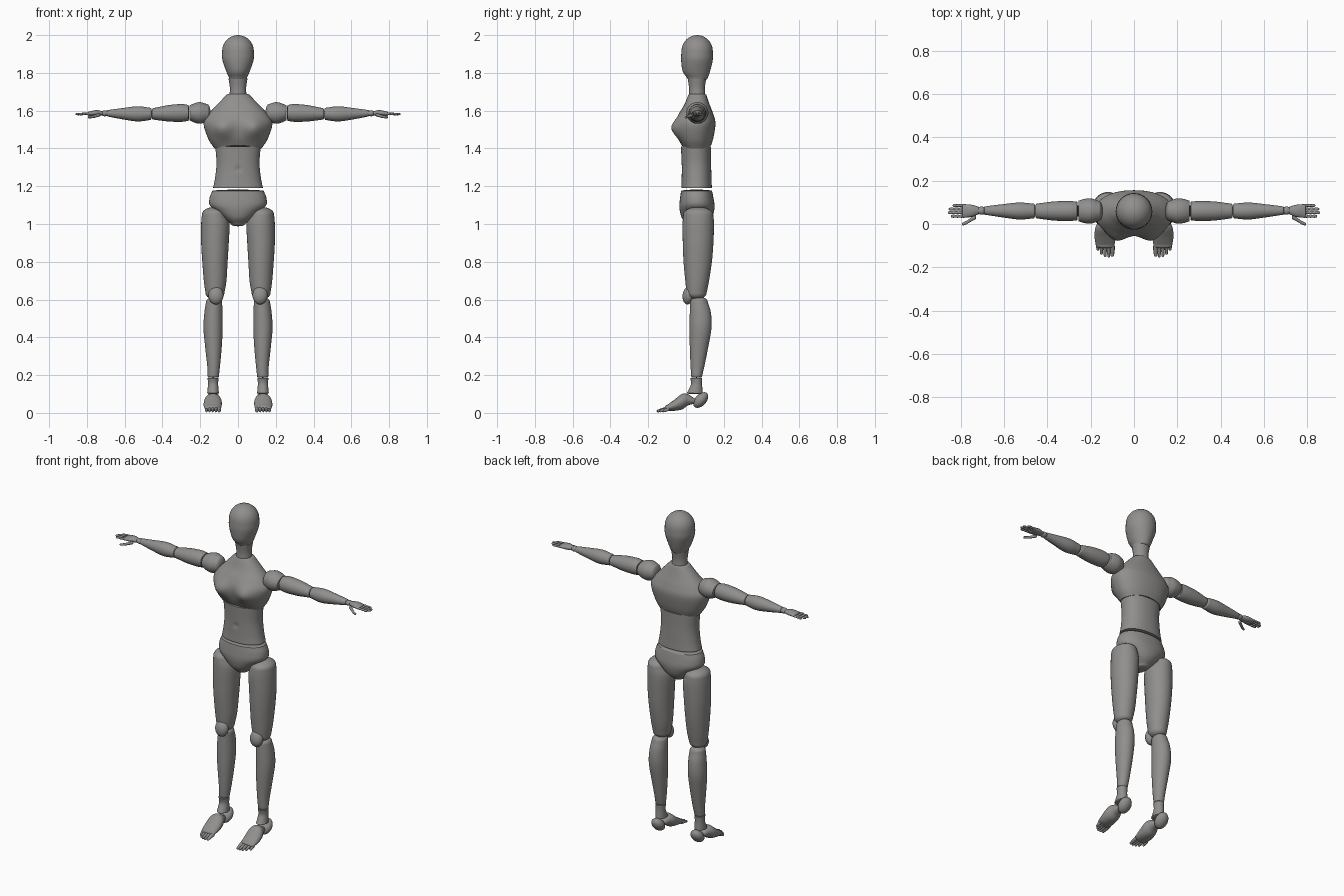
import bpy
import bmesh
import math
from mathutils import Matrix, Vector

default_cube = bpy.data.objects.get("Cube")
if default_cube:
    bpy.data.objects.remove(default_cube, do_unlink=True)

# One plain grey for the whole figure
GREY = (0.28, 0.275, 0.265, 1)
grey = bpy.data.materials.new("warm_grey")
grey.use_nodes = True
grey.diffuse_color = GREY
shader = grey.node_tree.nodes["Principled BSDF"]
shader.inputs["Base Color"].default_value = GREY
shader.inputs["Roughness"].default_value = 0.6

SIDES = {"left": 1, "right": -1}


def finish(name, bm):
    """Turn a bmesh into a smooth shaded grey object."""
    bmesh.ops.recalc_face_normals(bm, faces=bm.faces)
    mesh = bpy.data.meshes.new(name)
    bm.to_mesh(mesh)
    bm.free()
    mesh.materials.append(grey)
    obj = bpy.data.objects.new(name, mesh)
    bpy.context.collection.objects.link(obj)
    bpy.ops.object.select_all(action="DESELECT")
    obj.select_set(True)
    bpy.context.view_layer.objects.active = obj
    bpy.ops.object.shade_smooth_by_angle(angle=math.radians(40))
    return obj


def smooth_rows(rows, steps):
    """Catmull-Rom interpolation through the section rows."""
    rows = [Vector(row) for row in rows]
    padded = [rows[0] * 2 - rows[1]] + rows + [rows[-1] * 2 - rows[-2]]
    result = []
    for a, b, c, d in zip(padded, padded[1:], padded[2:], padded[3:]):
        for i in range(steps):
            t = i / steps
            result.append(b + (c - a) * (t / 2)
                          + (a * 2 - b * 5 + c * 4 - d) * (t * t / 2)
                          + (b * 3 - a - c * 3 + d) * (t ** 3 / 2))
    return result + [rows[-1]]


def dome_rows(row, depth):
    """Shrinking sections that round off one end of a loft."""
    result = []
    for i in range(1, 8):
        angle = math.radians(12 * i)
        ring = row.copy()
        ring[0] += depth * math.sin(angle)
        ring[3] *= math.cos(angle)
        ring[4] *= math.cos(angle)
        result.append(ring)
    return result


def loft(name, axis, rows, caps=(0, 0), side=1, warp=None,
         segments=32, steps=5, square=2.0):
    """Oval sections (position, centre u, centre v, radius u, radius v)."""
    rings = smooth_rows(rows, steps)
    if caps[1]:
        rings += dome_rows(rings[-1], caps[1])
    if caps[0]:
        rings = dome_rows(rings[0], caps[0])[::-1] + rings
    bm = bmesh.new()
    loops = []
    for pos, u, v, ru, rv in rings:
        loop = []
        for i in range(segments):
            angle = math.tau * i / segments
            cu, sv = math.cos(angle), math.sin(angle)
            pu = u + ru * math.copysign(abs(cu) ** (2 / square), cu)
            pv = v + rv * math.copysign(abs(sv) ** (2 / square), sv)
            point = Vector({"x": (pos, pu, pv), "y": (pu, pos, pv),
                            "z": (pu, pv, pos)}[axis])
            if warp:
                warp(point)
            point.x *= side
            loop.append(bm.verts.new(point))
        loops.append(loop)
    for low, high in zip(loops, loops[1:]):
        for i in range(segments):
            j = (i + 1) % segments
            bm.faces.new((low[i], low[j], high[j], high[i]))
    bm.faces.new(loops[0])
    bm.faces.new(loops[-1])
    return finish(name, bm)


def pair(name, axis, rows, caps=(0, 0), **options):
    """The same loft on both sides of the body."""
    for label, side in SIDES.items():
        loft(f"{label}_{name}", axis, rows, caps, side, **options)


def ball_pair(name, centre, size, tilt=0):
    """A stretched ball on both sides, tilted about the x axis."""
    for label, side in SIDES.items():
        bm = bmesh.new()
        place = (Matrix.Translation((centre[0] * side, *centre[1:]))
                 @ Matrix.Rotation(math.radians(tilt), 4, "X")
                 @ Matrix.Diagonal((*size, 1)))
        bmesh.ops.create_uvsphere(bm, u_segments=28, v_segments=16,
                                  radius=1, matrix=place)
        finish(f"{label}_{name}", bm)


def shape_chest(point):
    """Swell the bust and arch the lower rim of the chest."""
    across = (abs(point.x) - 0.085) / 0.055
    up = (point.z - 1.505) / 0.05
    if point.y < 0.05:
        front = min(1, (0.05 - point.y) / 0.05)
        point.y -= 0.036 * front * math.exp(-across ** 2 - up ** 2)
    rim = max(0, 1 - (point.z - 1.4) / 0.06)
    point.z += 0.016 * rim * max(0, 1 - (point.x / 0.12) ** 2)


def press_navel(point):
    """Small dimple in the front of the belly."""
    if point.y < 0:
        reach = (point.x ** 2 + (point.z - 1.29) ** 2) / 0.012 ** 2
        point.y += 0.008 * math.exp(-reach)


# Head and neck
loft("head", "z", [(1.775, 0, .06, .048, .056), (1.81, 0, .055, .063, .073),
                   (1.87, 0, .058, .083, .084), (1.915, 0, .059, .084, .083)],
     caps=(-.02, .085))
loft("neck", "z", [(1.67, 0, .059, .046, .044), (1.72, 0, .058, .043, .042),
                   (1.77, 0, .058, .05, .049)])

# Torso
loft("chest", "z", [(1.4, 0, .055, .125, .078), (1.45, 0, .052, .157, .092),
                    (1.53, 0, .052, .182, .104), (1.58, 0, .053, .158, .092),
                    (1.63, 0, .058, .112, .068), (1.685, 0, .06, .06, .047)],
     caps=(0, .006), warp=shape_chest, segments=64, square=2.2)
loft("abdomen", "z", [(1.19, 0, .056, .132, .081), (1.24, 0, .056, .122, .079),
                      (1.32, 0, .055, .114, .078), (1.41, 0, .053, .12, .08)],
     warp=press_navel, segments=80, steps=8, square=2.2)
loft("pelvis", "z", [(1.0, 0, .055, .038, .05), (1.03, 0, .057, .075, .078),
                     (1.065, 0, .058, .115, .09), (1.1, 0, .058, .15, .093),
                     (1.14, 0, .057, .15, .088), (1.175, 0, .056, .136, .082)],
     caps=(-.012, .007), segments=48, square=2.2)

# Legs
pair("thigh", "z", [(.635, .122, .056, .05, .053), (.7, .121, .059, .06, .063),
                    (.8, .122, .062, .067, .075), (.9, .122, .064, .073, .081),
                    (1.0, .12, .065, .075, .083), (1.05, .125, .065, .066, .079)],
     caps=(-.035, .04))
ball_pair("kneecap", (.117, .012, .622), (.04, .03, .048), tilt=-8)
pair("shin", "z", [(.19, .131, .056, .029, .028), (.25, .129, .061, .034, .037),
                   (.35, .13, .069, .044, .049), (.45, .132, .077, .051, .058),
                   (.53, .13, .076, .048, .056), (.585, .127, .069, .043, .047)],
     caps=(-.004, .03))
pair("ankle", "z", [(.105, .132, .046, .031, .042), (.125, .132, .051, .029, .036),
                    (.155, .132, .056, .027, .029), (.186, .132, .054, .029, .032)],
     caps=(-.006, 0))

# Feet
ball_pair("heel", (.132, .078, .068), (.038, .049, .03), tilt=48)
pair("foot", "y", [(-.1, .133, .026, .043, .016), (-.06, .134, .041, .048, .03),
                   (-.02, .133, .06, .046, .041), (.01, .132, .069, .034, .03),
                   (.045, .132, .063, .018, .014)],
     caps=(-.012, .01))
for number, length in enumerate((.05, .056, .055, .046, .03)):
    x = .1 + .0168 * number
    radius = .011 if number == 0 else .0085
    start = -.096 + .002 * number
    pair(f"toe_{number + 1}", "y",
         [(start - length, x, .01, radius * .7, .007),
          (start - length / 2, x, .017, radius, .01),
          (start, x, .024, radius, .012)], caps=(-.005, .004), segments=16)

# Arms
pair("shoulder", "x", [(.165, .06, 1.588, .047, .047), (.198, .06, 1.588, .058, .057),
                       (.228, .06, 1.588, .056, .052), (.255, .06, 1.588, .048, .04)],
     caps=(-.02, .003))
pair("upper_arm", "x", [(.263, .06, 1.588, .043, .042), (.3, .06, 1.588, .046, .047),
                        (.37, .06, 1.586, .044, .043), (.45, .06, 1.583, .034, .03)],
     caps=(-.004, .008))
pair("forearm", "x", [(.463, .06, 1.583, .034, .032), (.53, .06, 1.583, .039, .04),
                      (.61, .061, 1.584, .03, .03), (.69, .062, 1.586, .019, .017)],
     caps=(-.008, .004))

# Hands
pair("wrist", "x", [(.69, .062, 1.586, .016, .013), (.705, .062, 1.586, .019, .016),
                    (.72, .062, 1.586, .015, .012)], caps=(-.005, .004), segments=20)
pair("palm", "x", [(.72, .062, 1.586, .018, .012), (.75, .061, 1.587, .028, .016),
                   (.79, .06, 1.584, .032, .011)], caps=(-.006, .005), segments=24)
pair("thumb", "x", [(.735, .032, 1.578, .011, .009), (.76, .016, 1.57, .009, .008),
                    (.775, .006, 1.567, .008, .007), (.79, .0, 1.565, .007, .006)],
     caps=(-.006, .005), segments=16)
for number, length in enumerate((.054, .068, .064, .046)):
    y = .036 + .0165 * number
    knuckles = [(.788 + length * i / 6, y, 1.584 - .0004 * i,
                 .0075 if i % 2 else .0058, .0068 if i % 2 else .005)
                for i in range(7)]
    pair(f"finger_{number + 1}", "x", knuckles, caps=(-.003, .004),
         segments=12, steps=3)
